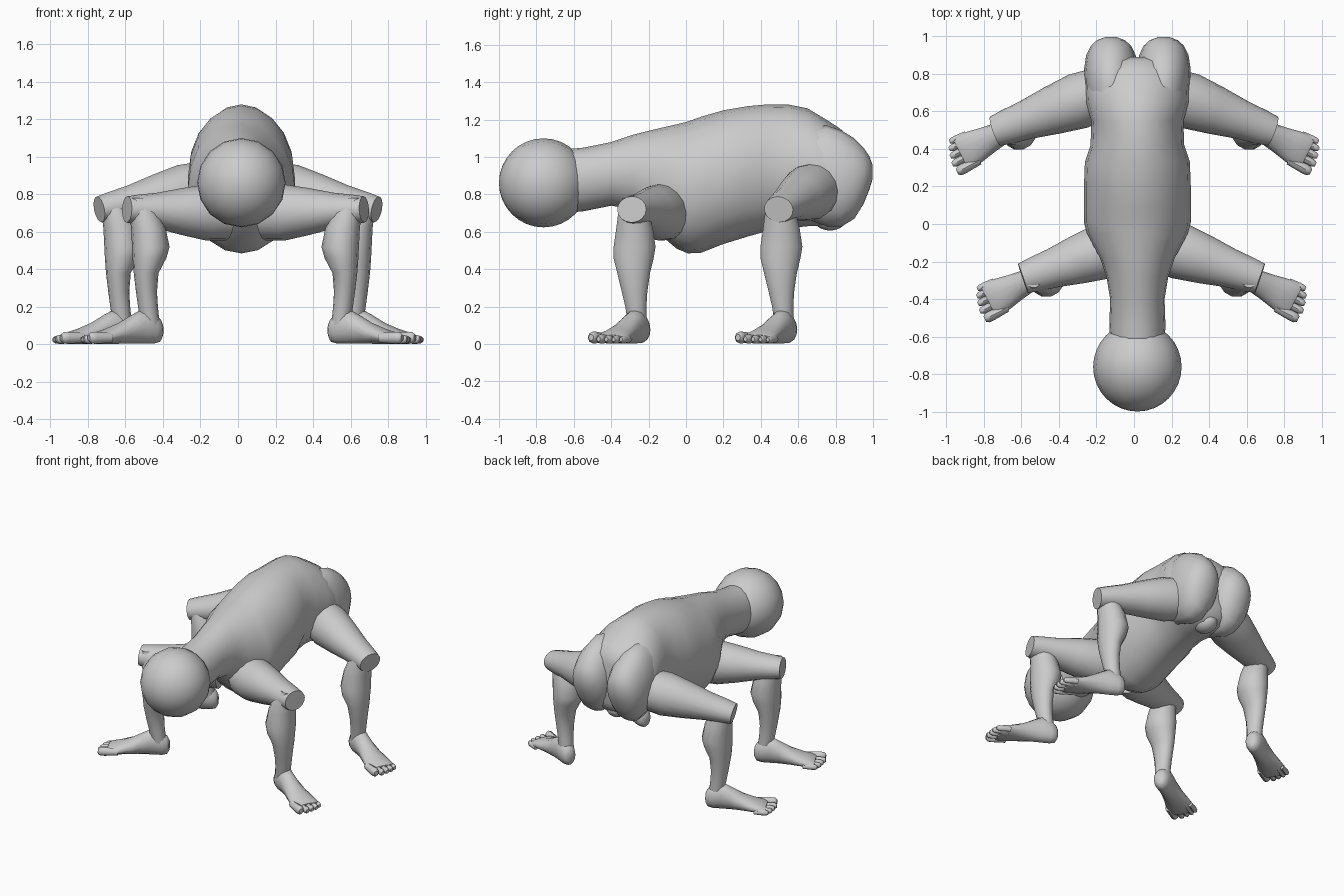
import bpy, bmesh, math
from mathutils import Vector, Matrix

skin = bpy.data.materials.new("grey_skin")
skin.diffuse_color = (0.6, 0.6, 0.6, 1)


def finish(name, bm, angle=50):
    bmesh.ops.recalc_face_normals(bm, faces=bm.faces[:])
    me = bpy.data.meshes.new(name)
    bm.to_mesh(me)
    bm.free()
    me.materials.append(skin)
    me.shade_smooth()
    me.set_sharp_from_angle(angle=math.radians(angle))
    ob = bpy.data.objects.new(name, me)
    bpy.context.collection.objects.link(ob)
    return ob


def loft(name, rings, sides=16, angle=50):
    """Skin of elliptical rings, each given as (centre, half axis, half axis)."""
    bm = bmesh.new()
    loops = []
    for c, a, b in rings:
        turns = [math.tau * i / sides for i in range(sides)]
        loops.append([bm.verts.new(Vector(c) + Vector(a) * math.cos(t) + Vector(b) * math.sin(t))
                      for t in turns])
    for p, q in zip(loops, loops[1:]):
        for i in range(sides):
            j = (i + 1) % sides
            bm.faces.new((p[i], p[j], q[j], q[i]))
    bm.faces.new(loops[0])
    bm.faces.new(loops[-1])
    return finish(name, bm, angle)


def ball(name, centre, radii, axis='Z', segments=16, rings=12):
    bm = bmesh.new()
    bmesh.ops.create_uvsphere(bm, u_segments=segments, v_segments=rings, radius=1)
    if axis == 'Y':
        bm.transform(Matrix.Rotation(math.pi / 2, 4, 'X'))
    bm.transform(Matrix.Translation(centre) @ Matrix.Diagonal((*radii, 1)))
    return finish(name, bm)


MID = 0.018  # body centre line

# Torso and neck: y, half width, bottom z, top z
torso = [(-0.66, 0.14, 0.70, 1.04), (-0.55, 0.15, 0.71, 1.05), (-0.40, 0.145, 0.74, 1.08),
         (-0.28, 0.165, 0.72, 1.12), (-0.18, 0.20, 0.62, 1.145), (-0.05, 0.27, 0.51, 1.175),
         (0.01, 0.285, 0.485, 1.19), (0.08, 0.285, 0.488, 1.215), (0.20, 0.285, 0.535, 1.25),
         (0.33, 0.28, 0.575, 1.272), (0.42, 0.25, 0.60, 1.28), (0.55, 0.245, 0.62, 1.28),
         (0.65, 0.275, 0.63, 1.26), (0.75, 0.28, 0.63, 1.20), (0.82, 0.26, 0.64, 1.155),
         (0.87, 0.20, 0.69, 1.11), (0.89, 0.12, 0.74, 1.03)]
loft("torso", [((MID, y, (lo + hi) / 2), (w, 0, 0), (0, 0, (hi - lo) / 2))
               for y, w, lo, hi in torso], 20)

# Head
ball("head", (MID, -0.762, 0.862), (0.236, 0.238, 0.238), 'Y', 16, 16)

# Buttocks: y, half width, half height, centre z
lobe = [(0.64, 0.12, 0.24, 0.91), (0.75, 0.14, 0.27, 0.90), (0.83, 0.143, 0.258, 0.885),
        (0.90, 0.132, 0.215, 0.885), (0.95, 0.108, 0.15, 0.90), (0.98, 0.075, 0.09, 0.915),
        (0.997, 0.03, 0.04, 0.92)]
for s, side in ((-1, "left"), (1, "right")):
    loft(side + "_buttock", [((MID + s * 0.141, y, z), (w, 0, 0), (0, 0, h))
                             for y, w, h, z in lobe])
ball("underside_bump", (MID, 0.77, 0.675), (0.075, 0.09, 0.068))

# Leg sections, all relative to the front leg
THIGH = [(0.0, 0.14, 0.145), (0.2, 0.15, 0.15), (0.45, 0.13, 0.125), (0.7, 0.105, 0.095),
         (0.9, 0.092, 0.08), (1.0, 0.082, 0.07)]              # fraction, half width, half height
SHIN = [(0.78, 0.575, -0.28, 0.05, 0.06), (0.70, 0.54, -0.28, 0.08, 0.085),
        (0.62, 0.518, -0.275, 0.092, 0.10), (0.52, 0.505, -0.275, 0.10, 0.115),
        (0.46, 0.512, -0.28, 0.09, 0.11), (0.38, 0.53, -0.28, 0.066, 0.09),
        (0.28, 0.528, -0.275, 0.056, 0.07), (0.20, 0.52, -0.268, 0.053, 0.058),
        (0.08, 0.505, -0.258, 0.05, 0.05)]                    # z, u, y, half u, half y
FOOT = [(-0.07, 0.025, 0.04, 0.11), (-0.055, 0.045, 0.012, 0.14), (-0.02, 0.057, 0.003, 0.17),
        (0.04, 0.06, 0.002, 0.19), (0.10, 0.062, 0.002, 0.16), (0.18, 0.074, 0.002, 0.115),
        (0.26, 0.09, 0.002, 0.083), (0.32, 0.097, 0.002, 0.065), (0.345, 0.092, 0.008, 0.05)]
TOES = [(-0.077, 0.028, 0.405), (-0.03, 0.021, 0.41), (0.011, 0.020, 0.40),
        (0.049, 0.019, 0.388), (0.083, 0.018, 0.368)]         # offset, radius, reach


def leg(label, s, mid, du, dy, hip):
    def P(u, y, z):
        return Vector((mid + s * (u + du), y + dy, z))

    def D(u, y, z=0.0):
        return Vector((s * u, y, z))

    # Thigh
    a, b = Vector(hip), Vector((0.632, -0.29, 0.72))
    along = (b - a).normalized()
    flat = along.cross(Vector((0, 0, 1))).normalized()
    up = flat.cross(along)
    loft(label + "_thigh", [(P(*a.lerp(b, t)), D(*(flat * w)), D(*(up * h))) for t, w, h in THIGH])
    # Shin
    loft(label + "_shin", [(P(u, y, z), D(ru, 0), D(0, ry)) for z, u, y, ru, ry in SHIN], 14)
    # Foot, turned outwards
    ang = math.radians(-27)
    fwd = Vector((math.cos(ang), math.sin(ang)))
    wide = Vector((-fwd.y, fwd.x))
    root = Vector((0.51, -0.255))
    loft(label + "_foot", [(P(*(root + fwd * f), (lo + hi) / 2), D(*(wide * w)), (0, 0, (hi - lo) / 2))
                           for f, w, lo, hi in FOOT], 14)
    # Toes
    for i, (off, r, reach) in enumerate(TOES):
        steps = [(0.27, 0.8), (reach - 0.04, 1.0), (reach - 0.015, 0.95), (reach, 0.55)]
        loft(f"{label}_toe_{i + 1}",
             [(P(*(root + fwd * f + wide * off), 0.003 + r * 1.15), D(*(wide * r * k)),
               (0, 0, r * 1.15 * k)) for f, k in steps], 8)


for s, side in ((-1, "left"), (1, "right")):
    leg("front_" + side, s, 0.04, 0.0, 0.0, (0.10, -0.11, 0.70))
    leg("back_" + side, s, 0.0, 0.108, 0.785, (0.08, -0.09, 0.83))
